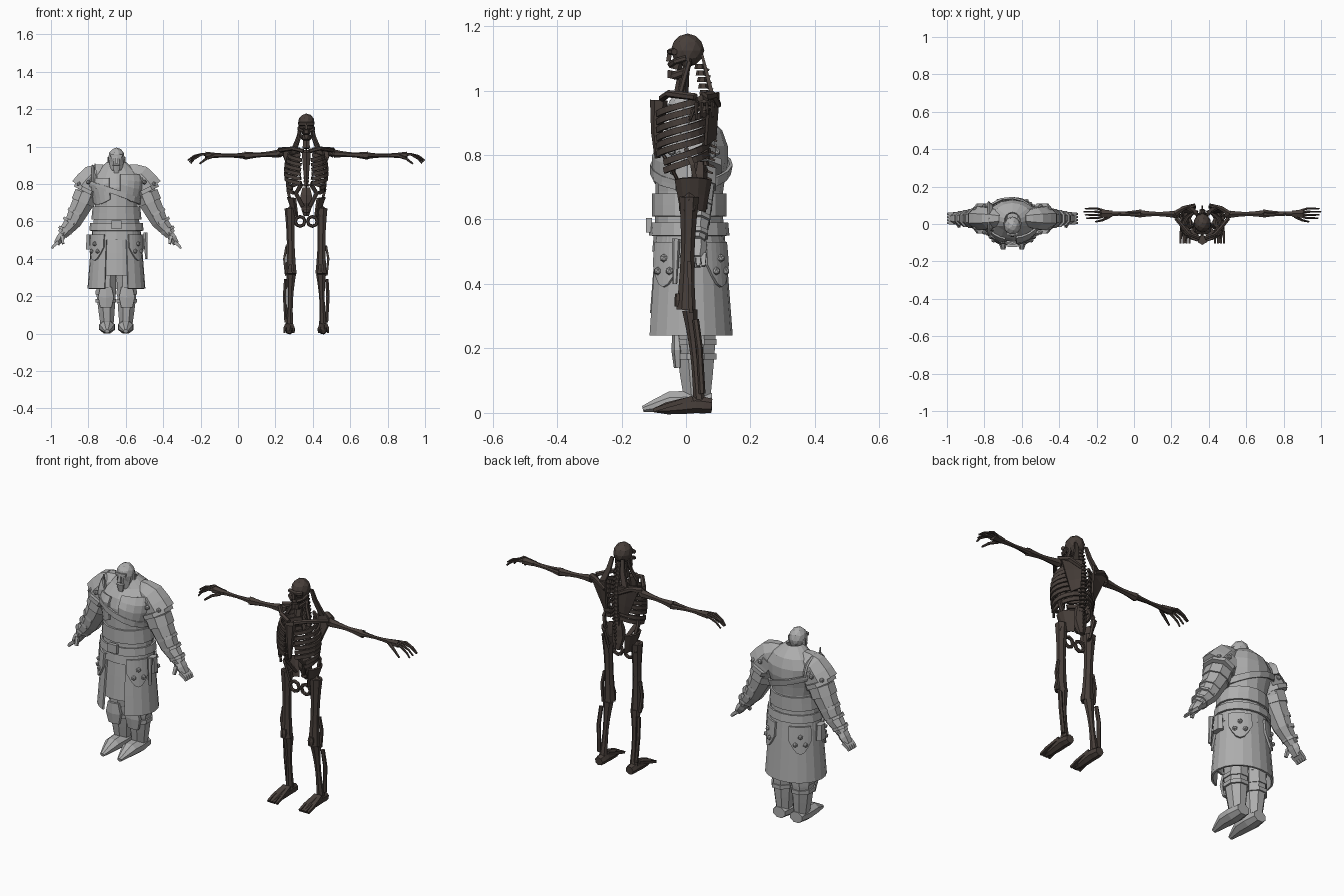
import bpy, bmesh, math
from mathutils import Vector

default_cube = bpy.data.objects.get("Cube")
if default_cube:
    bpy.data.objects.remove(default_cube)


def make_material(name, colour):
    material = bpy.data.materials.new(name)
    material.use_nodes = True
    material.diffuse_color = colour
    material.node_tree.nodes["Principled BSDF"].inputs["Base Color"].default_value = colour
    return material


def finish(name, bm, thickness=0):
    bmesh.ops.recalc_face_normals(bm, faces=bm.faces)
    mesh = bpy.data.meshes.new(name)
    bm.to_mesh(mesh)
    bm.free()
    mesh.materials.append(paint)
    part = bpy.data.objects.new(name, mesh)
    part.location.x = centre
    bpy.context.collection.objects.link(part)
    if thickness:
        solid = part.modifiers.new("thickness", "SOLIDIFY")
        solid.thickness = thickness
        solid.offset = 0


def sides_of(name, mirror):
    return ((1, "left_" + name), (-1, "right_" + name)) if mirror else ((1, name),)


def skin(bm, rows, closed):
    for low, high in zip(rows, rows[1:]):
        for k in range(len(low) if closed else len(low) - 1):
            following = (k + 1) % len(low)
            bm.faces.new((low[k], low[following], high[following], high[k]))


def tube(name, path, wide, deep=None, taper=1, swell=0, sides=6, mirror=False, axis=None, detail=2):
    """Faceted tube along a path; it tapers to its end and swells (or thins) in the middle."""
    for sign, label in sides_of(name, mirror):
        corners = [Vector((sign * x, y, z)) for x, y, z in path]
        points = [a.lerp(b, i / detail) for a, b in zip(corners, corners[1:]) for i in range(detail)]
        points.append(corners[-1])
        last = len(points) - 1
        whole = (corners[-1] - corners[0]).normalized()
        across = Vector(axis or ((1, 0, 0) if abs(whole.x) < .75 else (0, 1, 0)))
        bm, rings = bmesh.new(), []
        for i, point in enumerate(points):
            along = (points[min(i + 1, last)] - points[max(i - 1, 0)]).normalized()
            right = (across - along * across.dot(along)).normalized()
            up = along.cross(right)
            t = i / last
            size = (1 + (taper - 1) * t) * (1 + swell * math.sin(math.pi * t)) / math.cos(math.pi / sides)
            turns = [math.tau * (k + .5) / sides for k in range(sides)]
            rings.append([bm.verts.new(point + size * (right * wide * math.cos(turn)
                                                       + up * (deep or wide) * math.sin(turn)))
                          for turn in turns])
        skin(bm, rings, closed=True)
        bm.faces.new(rings[0])
        bm.faces.new(rings[-1])
        finish(label, bm)


def sheet(name, surface, columns, rows, mirror=False, thickness=.01):
    """Thick plate from a function of u and v."""
    for sign, label in sides_of(name, mirror):
        bm, grid = bmesh.new(), []
        for j in range(rows + 1):
            line = [surface(i / columns, j / rows) for i in range(columns + 1)]
            grid.append([bm.verts.new((sign * x, y, z)) for x, y, z in line])
        skin(bm, grid, closed=False)
        bmesh.ops.remove_doubles(bm, verts=bm.verts, dist=.001)
        finish(label, bm, thickness)


def blob(name, centre_point, radii, mirror=False, detail=1):
    for sign, label in sides_of(name, mirror):
        x, y, z = centre_point
        bm = bmesh.new()
        bmesh.ops.create_icosphere(bm, subdivisions=detail, radius=1)
        bmesh.ops.scale(bm, verts=bm.verts, vec=radii)
        bmesh.ops.translate(bm, verts=bm.verts, vec=(sign * x, y, z))
        finish(label, bm)


# ---------------- armoured warrior ----------------
centre = -.65
paint = make_material("stone grey", (.42, .42, .42, 1))

# Body outline as height, half width, half depth and middle
outline = [(.24, .15, .13, .01), (.5, .13, .11, .01), (.6, .12, .1, .01), (.7, .11, .1, .01),
           (.8, .14, .11, .02), (.85, .13, .09, .03), (.89, .08, .06, .04), (.92, .04, .04, .02)]


def on_body(degrees, z, gap=0):
    """Point on the body surface; angle zero faces the front."""
    for low, high in zip(outline, outline[1:]):
        if z <= high[0]:
            break
    t = (z - low[0]) / (high[0] - low[0])
    _, wide, deep, middle = Vector(low).lerp(Vector(high), t)
    turn = math.radians(degrees)
    return (wide + gap) * math.sin(turn), middle - (deep + gap) * math.cos(turn), z


def plate(name, start, end, bottom, top, gap=.01, columns=6, rows=2, tilt=0, scallop=0, mirror=False):
    def surface(u, v):
        degrees = start + (end - start) * u
        drop = (top - bottom) * (1 - v) * (1 - scallop + scallop * math.sin(math.pi * u))
        return on_body(degrees, top - drop + tilt * math.sin(math.radians(degrees)), gap)
    sheet(name, surface, columns, rows, mirror)


# Torso and head
levels = [level[0] for level in outline[1:]]
plate("torso", 0, 360, levels[0], levels[-1], gap=0, columns=14, rows=9)
blob("head", (0, -.01, .94), (.045, .05, .055), detail=2)
tube("jaw", [(0, -.01, .93), (0, -.02, .87)], wide=.042, deep=.044, taper=.7, sides=8)
tube("nose", [(0, -.057, .95), (0, -.06, .91)], wide=.006, taper=1.5, sides=4)
tube("brow", [(-.03, -.05, .95), (0, -.055, .95), (.03, -.05, .95)], wide=.007, sides=4)
tube("beard", [(0, -.055, .9), (0, -.05, .86)], wide=.02, deep=.01, taper=.6)
tube("ear", [(.044, 0, .945), (.044, 0, .915)], wide=.005, deep=.01, mirror=True)

# Chest armour and straps
plate("breastplate", 8, 100, .7, .85, gap=.012, rows=4, scallop=.3)
plate("side_plate", -95, -15, .69, .83, rows=4, scallop=.2)
plate("waist_wrap", 0, 360, .61, .68, columns=16)
plate("chest_strap", 0, 360, .74, .77, gap=.016, columns=16, tilt=-.05)


def shoulder_guard(u, v):
    turn, reach = math.pi * u, .07 + .02 * v
    return -.11 - .02 * v, .03 - reach * math.cos(turn), .81 + reach * math.sin(turn)


sheet("shoulder_guard", shoulder_guard, columns=10, rows=1)
tube("guard_spike", [(-.11, -.03, .83), (-.115, -.03, .91)], wide=.009, taper=.2, sides=4)

# Arms, layered shoulder armour and bracers
tube("arm", [(.11, .03, .82), (.18, .03, .7), (.23, .03, .6), (.29, .03, .53)],
     wide=.064, taper=.45, swell=.1, sides=8, mirror=True)
tube("pauldron", [(.05, .03, .86), (.11, .03, .83), (.165, .03, .76)],
     wide=.035, deep=.05, taper=1.8, swell=.15, sides=8, mirror=True)
tube("pauldron_rim", [(.155, .03, .775), (.165, .03, .755)], wide=.07, deep=.08, sides=8, mirror=True)
tube("arm_guard", [(.16, .03, .75), (.18, .03, .7)], wide=.063, sides=8, mirror=True)
for i in range(3):
    x, z = .21 + .03 * i, .65 - .045 * i
    tube("bracer_band", [(x, .03, z), (x + .007, .03, z - .013)], wide=.051 - .006 * i, sides=8, mirror=True)
    blob("top_stud", (.15, -.045 + .07 * i, .81 + .02 * (i % 2)), (.013,) * 3, mirror=True)
    blob("outer_stud", (.2, -.02 + .05 * i, .8), (.013,) * 3, mirror=True)
tube("palm", [(.28, .03, .54), (.32, .03, .48)], wide=.02, deep=.028, taper=.8, swell=.2, mirror=True)
for i in range(4):
    y = .006 + .016 * i
    tube("finger", [(.31, y, .49), (.335, y, .47), (.345, y, .455)], wide=.009, taper=.6, sides=4, mirror=True)
tube("thumb", [(.29, 0, .52), (.285, -.014, .48)], wide=.009, taper=.7, sides=4, mirror=True)

# Belt, split skirt and studded tassets
plate("belt", 0, 360, .55, .59, gap=.015, columns=16)
tube("buckle", [(0, -.115, .56), (0, -.115, .605)], wide=.026, deep=.009, sides=4)
plate("skirt", 24, 336, .24, .55, gap=0, columns=18, rows=3)
plate("front_tabard", -28, 28, .31, .55, gap=-.008, columns=4)
for label, angle in (("front_tasset", 52), ("rear_tasset", 140)):
    plate(label, angle - 24, angle + 24, .39, .53, scallop=.5, mirror=True)
    for shift, z in ((-10, .44), (10, .44), (0, .48)):
        blob("tasset_stud", on_body(angle + shift, z, gap=.016), (.013,) * 3, mirror=True)
tube("pouch", [(.145, .01, .45), (.145, .01, .53)], wide=.018, deep=.03, taper=.8, mirror=True)
tube("dagger_sheath", [(.155, -.03, .54), (.16, -.035, .4)], wide=.011, taper=.6)

# Legs and boots
tube("leg", [(.055, .03, .5), (.055, .03, .2), (.05, .035, .03)],
     wide=.055, deep=.065, taper=.6, swell=.15, sides=8, mirror=True)
for z in (.165, .21, .275):
    tube("leg_strap", [(.056, .03, z), (.056, .03, z + .02)], wide=.055, deep=.065, sides=8, mirror=True)
tube("knee_guard", [(.056, -.025, .14), (.056, -.03, .25)], wide=.03, deep=.011, swell=.4, mirror=True)
tube("foot", [(.05, .08, .035), (.05, -.05, .035), (.05, -.134, .012)],
     wide=.034, deep=.027, taper=.35, swell=.7, sides=8, mirror=True)

# ---------------- skeleton ----------------
centre = .365
paint = make_material("charred bone", (.065, .05, .043, 1))

# Skull with open eye sockets
blob("cranium", (0, .005, 1.125), (.046, .052, .052), detail=2)
tube("brow_ridge", [(-.038, -.036, 1.12), (0, -.05, 1.12), (.038, -.036, 1.12)], wide=.009)
tube("nasal_bone", [(0, -.05, 1.12), (0, -.055, 1.09)], wide=.007, sides=4)
tube("cheekbone", [(.04, 0, 1.1), (.038, -.035, 1.09), (.015, -.05, 1.08)], wide=.008, mirror=True)
tube("upper_jaw", [(0, -.028, 1.09), (0, -.034, 1.066)], wide=.026, deep=.022, taper=.85, sides=8)
tube("lower_jaw", [(0, -.035, 1.06), (0, -.04, 1.036)], wide=.022, taper=.8, sides=8)
tube("jaw_hinge", [(.036, .005, 1.1), (.032, 0, 1.06), (.018, -.04, 1.045)], wide=.006, deep=.011, mirror=True)

# Spine and neck
for i in range(22):
    z = 1.075 - .02 * i
    y = .045 + .022 * math.sin((1.06 - z) * 9)
    tube("vertebra", [(0, y, z - .008), (0, y, z + .007)], wide=.016, deep=.014, taper=.8)
    tube("vertebra_spur", [(0, y, z), (0, y + .03, z - .012)], wide=.005, taper=.6, sides=4)
tube("throat", [(0, -.005, 1.07), (0, -.015, .99)], wide=.014, taper=1.4)
tube("neck_tendon", [(.034, .01, 1.09), (.04, -.005, 1.04), (.065, -.02, .985)], wide=.008, mirror=True)
tube("nape_strip", [(.03, .05, 1.11), (.04, .065, 1.05), (.07, .085, .97)],
     wide=.009, deep=.004, taper=1.7, sides=4, mirror=True)

# Rib cage, the lowest ribs left short
for i in range(8):
    reach = math.radians(165 if i < 6 else 135)
    width = .085 + .03 * math.sin(math.pi * (i + 1) / 9)
    arc = [(width * math.sin(reach * k / 9), -.01 + .08 * math.cos(reach * k / 9), .99 - .025 * i - .007 * k)
           for k in range(1, 10)]
    tube("rib", arc, wide=.0095, deep=.005, sides=4, mirror=True, axis=(0, 0, 1), detail=1)
tube("breastbone", [(0, -.088, .79), (0, -.09, .87), (0, -.084, .97)], wide=.008, taper=3)
tube("collarbone", [(.015, -.075, .975), (.07, -.055, .99), (.14, .03, .98)], wide=.01, mirror=True)


def shoulder_blade(u, v):
    return .035 + (.035 + .065 * v) * u, .09 - .03 * u + .01 * v, .85 + .145 * v - .02 * u


sheet("shoulder_blade", shoulder_blade, columns=2, rows=3, mirror=True)
tube("blade_ridge", [(.04, .1, .955), (.1, .085, .985), (.145, .055, .98)], wide=.009, taper=1.5, mirror=True)

# Arms and hands
blob("shoulder_joint", (.14, .05, .965), (.026, .024, .024), mirror=True)
tube("upper_arm", [(.15, .052, .962), (.33, .055, .951)], wide=.019, swell=-.4, mirror=True, detail=6)
for label, y, z in (("ulna", .066, .947), ("radius", .046, .955)):
    tube(label, [(.325, y, z), (.485, .055, .953)], wide=.012, swell=-.4, mirror=True, detail=4)
tube("wrist", [(.48, .055, .953), (.54, .056, .955)], wide=.016, deep=.011, taper=1.4, mirror=True)
for i in range(4):
    spread, drop = (i - 1.5) * .017, .008 * abs(i - 2)
    y = .057 + spread
    tube("finger_bone", [(.52, .056 + spread / 2, .956), (.56, y, .959), (.6, y, .95 - drop), (.634 - drop, y, .926 - drop)],
         wide=.007, taper=.5, mirror=True)
tube("thumb_bone", [(.495, .04, .95), (.535, .02, .935), (.57, .012, .908)], wide=.008, taper=.5, mirror=True)

# Pelvis and dried strips of flesh
tube("sacrum", [(0, .045, .78), (0, .04, .7), (0, .055, .63)], wide=.02, deep=.014, taper=.7, swell=.9)


def hip_wing(u, v):
    turn = math.radians(20 + 130 * u)
    return (.035 + (.03 + .035 * v) * math.sin(turn), .02 + (.04 + .02 * v) * math.cos(turn),
            .62 + .1 * v + .01 * math.sin(turn))


sheet("hip_wing", hip_wing, columns=5, rows=2, mirror=True)
circle = [math.tau * k / 8 for k in range(9)]
tube("pubic_ring", [(.033 + .026 * math.cos(turn), 0, .6 + .026 * math.sin(turn)) for turn in circle],
     wide=.008, mirror=True, axis=(0, 1, 0), detail=1)
tube("belly_strip", [(.025, -.07, .8), (.055, -.04, .75), (.02, -.005, .68)], wide=.011, deep=.005, mirror=True)
tube("flank_strip", [(.085, 0, .82), (.1, .02, .77), (.085, .03, .71)], wide=.007, sides=4, mirror=True)

# Legs and feet
blob("hip_joint", (.085, .01, .645), (.031, .03, .04), mirror=True)
tube("thigh_bone", [(.085, .01, .67), (.08, 0, .32)], wide=.028, swell=-.3, sides=7, mirror=True, detail=6)
tube("thigh_tendon", [(.105, .01, .47), (.118, .012, .4), (.108, .015, .31)], wide=.006, sides=4, mirror=True)
tube("kneecap", [(.08, -.025, .37), (.08, -.027, .33)], wide=.012, deep=.007, swell=.3, mirror=True)
tube("shin_bone", [(.08, .012, .318), (.09, .042, .03)], wide=.025, deep=.022, taper=.8, swell=-.4,
     sides=7, mirror=True, detail=6)
tube("calf_bone", [(.11, .03, .29), (.116, .042, .2), (.108, .05, .06)], wide=.009, mirror=True)
tube("heel", [(.09, .08, .022), (.09, .03, .026), (.09, -.06, .014), (.092, -.1, .008)],
     wide=.02, deep=.02, taper=.3, swell=.7, sides=7, mirror=True)
for i in range(4):
    x = .068 + .016 * i
    tube("toe_bone", [(.078 + .009 * i, .02, .045), (x, -.06, .022), (x, -.102, .008)], wide=.008, taper=.7, sides=4, mirror=True)
